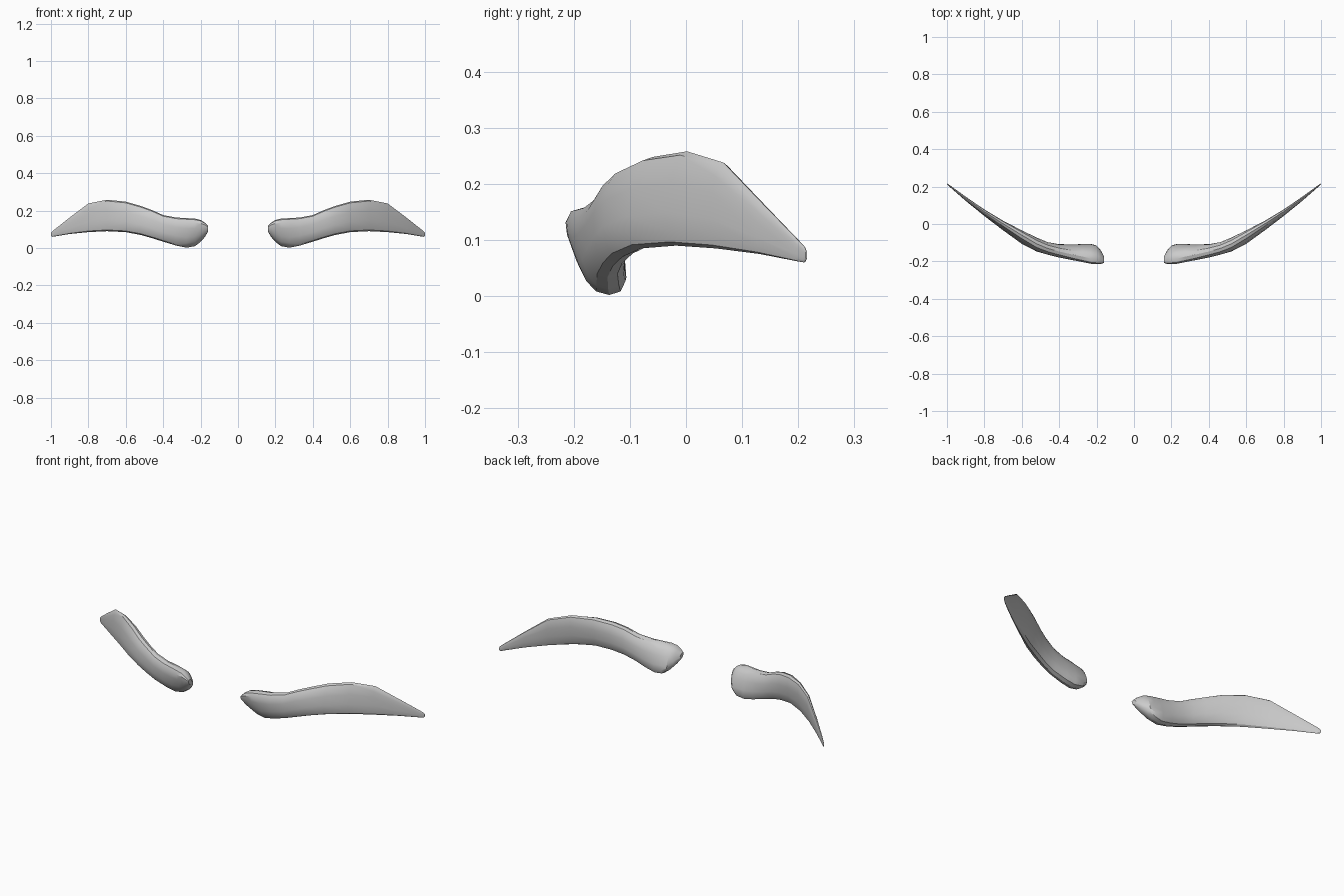
import bpy, bmesh, math

if "Cube" in bpy.data.objects:
    bpy.data.objects.remove(bpy.data.objects["Cube"])

SIDES = 14

# Cross-sections from inner to outer end:
# x, z bottom, z top, y front, y back, lean (negative = top leans forward)
SECTIONS = [
    (0.160, 0.088, 0.118, -0.207, -0.175, -0.5),
    (0.178, 0.058, 0.136, -0.212, -0.142, -0.5),
    (0.200, 0.033, 0.150, -0.212, -0.118, -0.5),
    (0.230, 0.010, 0.157, -0.210, -0.109, -0.5),
    (0.275, 0.002, 0.160, -0.202, -0.109, -0.4),
    (0.330, 0.013, 0.163, -0.192, -0.110, -0.3),
    (0.400, 0.034, 0.176, -0.179, -0.108, -0.1),
    (0.460, 0.053, 0.203, -0.165, -0.097, 0.0),
    (0.520, 0.070, 0.225, -0.147, -0.073, 0.1),
    (0.600, 0.085, 0.248, -0.105, -0.035, 0.3),
    (0.700, 0.090, 0.258, -0.033, 0.017, 0.4),
    (0.800, 0.085, 0.238, 0.043, 0.077, 0.4),
    (0.900, 0.075, 0.163, 0.124, 0.146, 0.3),
    (0.980, 0.062, 0.100, 0.194, 0.204, 0.1),
    (0.994, 0.060, 0.088, 0.208, 0.214, 0.0),
    (1.000, 0.066, 0.080, 0.213, 0.216, 0.0),
]


def rounded(v, power=0.8):
    return math.copysign(abs(v) ** power, v)


def make_brow(name, side):
    bm = bmesh.new()
    rings = []
    for x, z0, z1, y0, y1, lean in SECTIONS:
        half_y, half_z = (y1 - y0) / 2, (z1 - z0) / 2
        width = half_y * math.sqrt(1 - lean * lean)
        ring = []
        for i in range(SIDES):
            a = math.tau * (i + 0.5) / SIDES
            c, s = rounded(math.cos(a)), rounded(math.sin(a))
            y = (y0 + y1) / 2 + width * c + half_y * lean * s
            ring.append(bm.verts.new((side * x, y, (z0 + z1) / 2 + half_z * s)))
        rings.append(ring)
    for a, b in zip(rings, rings[1:]):
        for i in range(SIDES):
            j = (i + 1) % SIDES
            bm.faces.new((a[i], a[j], b[j], b[i]))
    # end caps
    bm.faces.new(rings[0])
    bm.faces.new(rings[-1])
    bmesh.ops.recalc_face_normals(bm, faces=bm.faces)
    mesh = bpy.data.meshes.new(name)
    bm.to_mesh(mesh)
    bm.free()
    obj = bpy.data.objects.new(name, mesh)
    bpy.context.collection.objects.link(obj)
    bpy.ops.object.select_all(action='DESELECT')
    obj.select_set(True)
    bpy.context.view_layer.objects.active = obj
    bpy.ops.object.shade_smooth_by_angle(angle=math.radians(30))


# Matching pair of eyebrows
make_brow("right_eyebrow", 1)
make_brow("left_eyebrow", -1)
